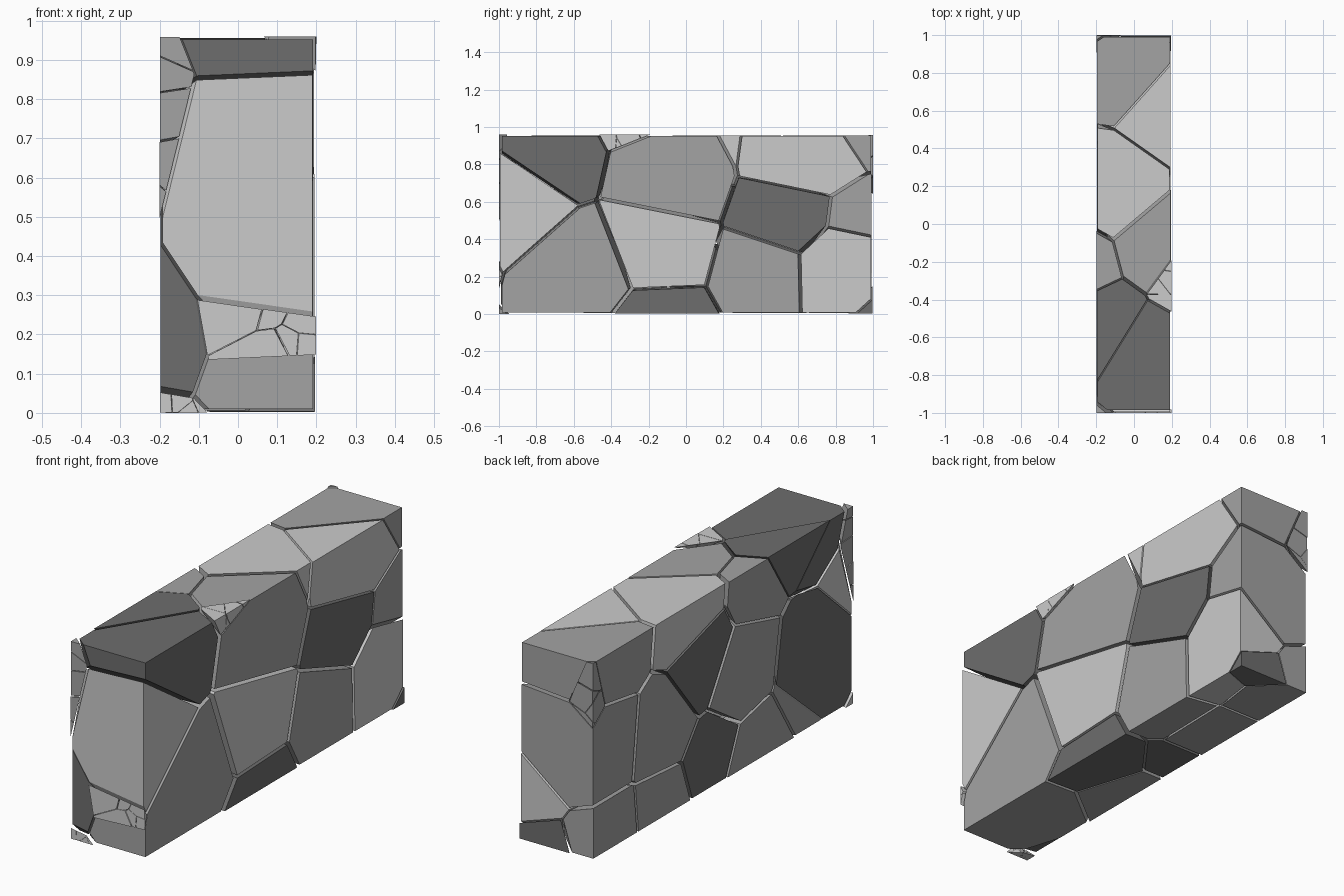
import bpy, bmesh, random
from mathutils import Vector

if "Cube" in bpy.data.objects:
    bpy.data.objects.remove(bpy.data.objects["Cube"])

random.seed(4)
SHRINK = 0.957


def grey(name, v):
    m = bpy.data.materials.new(name)
    m.diffuse_color = (v, v, v, 1)
    m.use_nodes = True
    m.node_tree.nodes["Principled BSDF"].inputs["Base Color"].default_value = m.diffuse_color
    return m


LIGHT, MID, DARK = grey("light_grey", .68), grey("mid_grey", .37), grey("dark_grey", .155)

# Seeds of the large stones, grouped by tone
light = [
    (.08, -.922, .649), (.10, -.15, .38), (.12, .61, .85), (.16, .80, .23),
    (-.14, .24, .90),
]
mid = [
    (.06, -.547, .225), (.13, -.08, .73), (.10, .444, .222), (-.067, .777, .96),
    (-.03, .85, .47), (-.40, -.22, .85), (-.20, -.12, .46), (-.15, .42, .42),
    (-.20, -.22, .02), (-.20, .45, .02), (-.20, .85, -.02),
]
dark = [
    (.07, -.765, .883), (.08, -.13, -.10), (.10, .54, .51), (.05, 1.10, -.10),
    (-.23, -.58, 1.08), (-.34, -.67, .37), (-.20, .16, .63), (-.20, .08, .15),
]
# Seeds of the pockets that are crushed into small chips
pockets = [
    ((.36, -.25, 1.16), LIGHT), ((.05, -1.35, .44), LIGHT),
    ((-.45, -1.26, -.26), LIGHT), ((-.32, 1.15, .85), MID),
    ((-.29, -1.2, .74), MID),
]


def block():
    bm = bmesh.new()
    bmesh.ops.create_cube(bm, size=1)
    for v in bm.verts:
        v.co = Vector((v.co.x * .4, v.co.y * 2, (v.co.z + .5) * .96))
    return bm


def carve(bm, seed, others):
    """Keep only the part of bm that is nearest to seed."""
    for o in others:
        if o == seed or not bm.verts:
            continue
        a, b = Vector(seed), Vector(o)
        cut = bmesh.ops.bisect_plane(
            bm, geom=bm.verts[:] + bm.edges[:] + bm.faces[:], dist=1e-6,
            plane_co=(a + b) / 2, plane_no=(b - a).normalized(), clear_outer=True)
        edges = [e for e in cut['geom_cut'] if isinstance(e, bmesh.types.BMEdge)]
        if edges and bm.faces:
            bmesh.ops.holes_fill(bm, edges=edges, sides=0)


def finish(bm, name, scale, mat):
    """Shrink a piece about its middle to open the cracks, then link it."""
    if len(bm.faces) >= 4:
        bmesh.ops.recalc_face_normals(bm, faces=bm.faces[:])
        centre = sum((v.co for v in bm.verts), Vector()) / len(bm.verts)
        for v in bm.verts:
            v.co = centre + (v.co - centre) * scale
        mesh = bpy.data.meshes.new(name)
        bm.to_mesh(mesh)
        mesh.materials.append(mat)
        bpy.context.collection.objects.link(bpy.data.objects.new(name, mesh))
    bm.free()


stones = [(s, LIGHT) for s in light] + [(s, MID) for s in mid] + [(s, DARK) for s in dark]
seeds = [s for s, _ in stones + pockets]

# Large stones
for s, mat in stones:
    bm = block()
    carve(bm, s, seeds)
    finish(bm, "wall_stone", SHRINK, mat)

# Crushed pockets of small chips
for s, mat in pockets:
    pocket = block()
    carve(pocket, s, seeds)
    if not pocket.verts:
        pocket.free()
        continue
    lo = [min(v.co[i] for v in pocket.verts) for i in range(3)]
    hi = [max(v.co[i] for v in pocket.verts) for i in range(3)]
    chips = [tuple(random.uniform(lo[i], hi[i]) for i in range(3)) for _ in range(6)]
    for c in chips:
        bm = pocket.copy()
        carve(bm, c, chips)
        finish(bm, "stone_chip", .96, mat)
    pocket.free()
